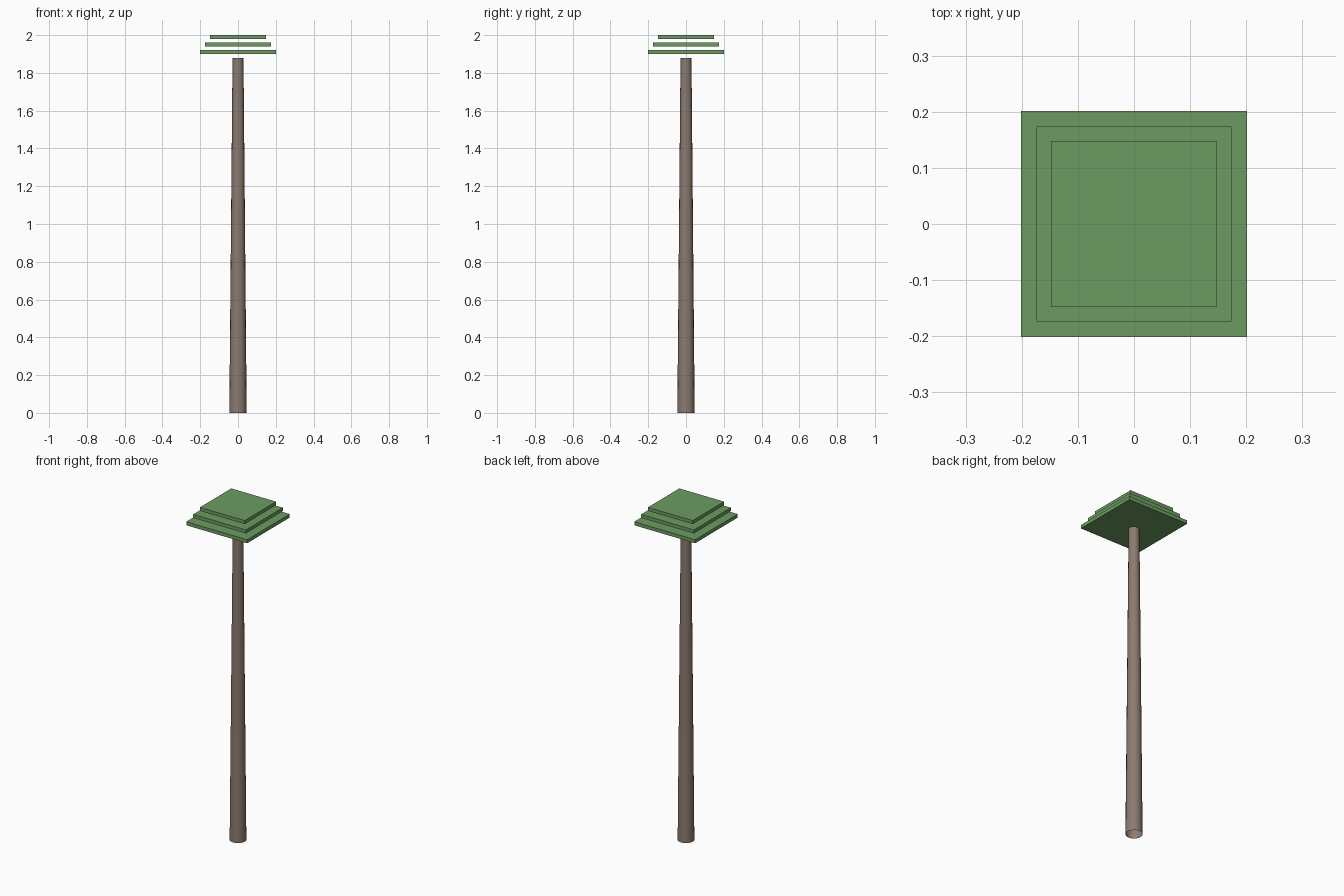
import bpy

if "Cube" in bpy.data.objects:
    bpy.data.objects.remove(bpy.data.objects["Cube"])


def material(name, color):
    m = bpy.data.materials.new(name)
    m.diffuse_color = color
    m.use_nodes = True
    m.node_tree.nodes["Principled BSDF"].inputs["Base Color"].default_value = m.diffuse_color
    return m


wood = material("brown", (0.26, 0.20, 0.16, 1))
leaf = material("green", (0.15, 0.33, 0.12, 1))

# Tapered hollow pole, open at both ends
POLE_TOP = 1.88
bpy.ops.mesh.primitive_cone_add(vertices=16, radius1=0.046, radius2=0.029,
                                depth=POLE_TOP, end_fill_type='NOTHING',
                                location=(0, 0, POLE_TOP / 2))
pole = bpy.context.object
pole.name = "pole"
pole.data.materials.append(wood)
bpy.ops.object.shade_smooth_by_angle()

# Three floating square plates, shrinking upwards
THICK = 0.021
for name, half, top in (("lower_plate", 0.201, 1.92),
                        ("middle_plate", 0.174, 1.961),
                        ("upper_plate", 0.148, 2.0)):
    bpy.ops.mesh.primitive_cube_add(size=1, location=(0, 0, top - THICK / 2))
    plate = bpy.context.object
    plate.name = name
    plate.scale = (2 * half, 2 * half, THICK)
    bpy.ops.object.transform_apply(location=False, rotation=False, scale=True)
    plate.data.materials.append(leaf)
